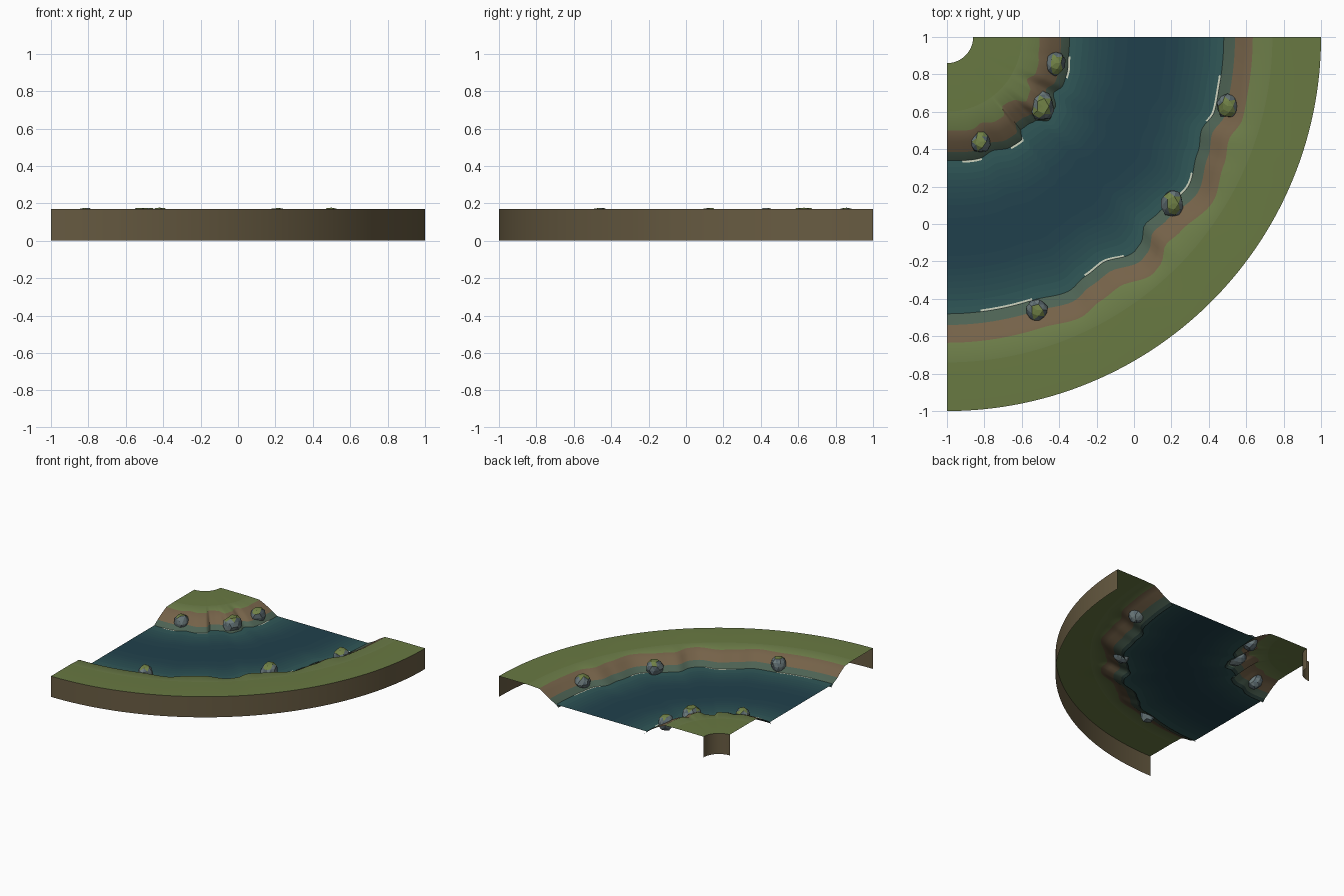
import bpy, bmesh, math, random
from mathutils import Vector

if "Cube" in bpy.data.objects:
    bpy.data.objects.remove(bpy.data.objects["Cube"])

random.seed(4)
CX, CY = -1.0, 1.0      # bend centre
SEG = 96                # steps round the quarter turn
WATER_Z = 0.075


def mat(name, rgb):
    m = bpy.data.materials.get(name)
    if not m:
        m = bpy.data.materials.new(name)
        m.diffuse_color = [(c / 255) ** 2.2 for c in rgb] + [1]
        m.use_nodes = True
        m.node_tree.nodes["Principled BSDF"].inputs["Base Color"].default_value = m.diffuse_color
    return m


GRASS = mat("grass", (104, 120, 68))
LIP = mat("grass_lip", (108, 124, 74))
SOIL = mat("soil", (116, 98, 74))
WET = mat("wet_bank", (78, 98, 84))
DARK = mat("wet_foot", (50, 70, 66))
SIDE = mat("earth_side", (104, 92, 68))
FOAM = mat("foam", (205, 212, 190))
STONE = mat("stone", (108, 122, 124))
STONE_DARK = mat("stone_dark", (88, 102, 108))
MOSS = mat("moss", (112, 128, 72))

# Shoreline radius at angle (degrees)
OUTER = [(-90, 1.48), (-72, 1.48), (-64.5, 1.507), (-60, 1.478), (-55.5, 1.467), (-49, 1.524),
         (-47, 1.514), (-43.3, 1.457), (-39.8, 1.47), (-31.8, 1.518), (-24.8, 1.476),
         (-20, 1.449), (-15.6, 1.485), (-9.7, 1.48), (0, 1.48)]
INNER = [(-90, .66), (-74.5, .672), (-68.5, .655), (-60, .68), (-54, .68), (-51.5, .634),
         (-47.5, .637), (-43.7, .65), (-39, .705), (-33, .69), (-27.8, .644), (-22.7, .672),
         (-17, .67), (-9, .657), (0, .655)]


def shore(table, a):
    for (a0, r0), (a1, r1) in zip(table, table[1:]):
        if a <= a1:
            t = (a - a0) / (a1 - a0)
            return r0 + (r1 - r0) * t * t * (3 - 2 * t)
    return table[-1][1]


def sweep(name, rings, mats, a0=-90.0, a1=0.0, seg=SEG):
    """Sweep rings (radius function, height) round the bend; one material per band."""
    bm = bmesh.new()
    rows = []
    for s in range(seg + 1):
        a = a0 + (a1 - a0) * s / seg
        c, d = math.cos(math.radians(a)), math.sin(math.radians(a))
        rows.append([bm.verts.new((CX + f(a) * c, CY + f(a) * d, z)) for f, z in rings])
    slots = list(dict.fromkeys(mats))
    for p, q in zip(rows, rows[1:]):
        for k, m in enumerate(mats):
            f = bm.faces.new((p[k], p[k + 1], q[k + 1], q[k]))
            f.material_index = slots.index(m)
    return finish(name, bm, slots, True)


def finish(name, bm, slots, smooth):
    me = bpy.data.meshes.new(name)
    bm.to_mesh(me)
    bm.free()
    for m in slots:
        me.materials.append(m)
    ob = bpy.data.objects.new(name, me)
    bpy.context.collection.objects.link(ob)
    if smooth:
        bpy.ops.object.select_all(action='DESELECT')
        ob.select_set(True)
        bpy.context.view_layer.objects.active = ob
        bpy.ops.object.shade_smooth_by_angle(angle=math.radians(40))
    return ob


def off(table, d):
    return lambda a: shore(table, a) + d


def fixed(r):
    return lambda a: r


# Inner and outer banks, listed from the bend centre outwards
sweep("inner_bank",
      [(fixed(.14), 0), (fixed(.14), .17), (fixed(.40), .17), (off(INNER, -.16), .166),
       (off(INNER, -.10), .138), (off(INNER, -.045), .105), (off(INNER, 0), WATER_Z),
       (off(INNER, .02), .055)],
      [SIDE, GRASS, LIP, SOIL, SOIL, WET, DARK])
sweep("outer_bank",
      [(off(OUTER, -.02), .055), (off(OUTER, 0), WATER_Z), (off(OUTER, .06), .105),
       (off(OUTER, .11), .14), (off(OUTER, .155), .165), (fixed(1.74), .17),
       (fixed(2), .17), (fixed(2), 0)],
      [DARK, WET, SOIL, SOIL, LIP, GRASS, SIDE])

# Water, darker toward mid-channel
N = 24


def across(t):
    return lambda a: shore(INNER, a) * (1 - t) + shore(OUTER, a) * t


shades = []
for k in range(N):
    e = min(1, abs((k + .5) / N - .5) * 2) ** 2
    level = round(e * 10)
    shades.append(mat(f"water_{level}", [p + (q - p) * level / 10 for p, q in
                                         zip((37, 66, 77), (54, 92, 90))]))
sweep("water", [(across(k / N), WATER_Z) for k in range(N + 1)], shades)

# Foam lines along the shore
for label, table, sign, spans in (
        ("outer", OUTER, -1, [(-83, -72), (-60, -51), (-35, -29), (-18, -8)]),
        ("inner", INNER, 1, [(-83, -74), (-60, -53), (-19, -9)])):
    for i, (a0, a1) in enumerate(spans):
        d = sorted((sign * .001, sign * .012))
        sweep(f"foam_{label}_{i + 1}", [(off(table, v), WATER_Z + .003) for v in d],
              [FOAM], a0, a1, 16)

# Mossy faceted boulders
ROCKS = [(-.42, .86, .052, .065), (-.49, .63, .062, .078), (-.82, .44, .055, .058),
         (.50, .63, .058, .062), (.205, .11, .060, .070), (-.52, -.46, .058, .062)]
for i, (x, y, rx, ry) in enumerate(ROCKS):
    bm = bmesh.new()
    bmesh.ops.create_icosphere(bm, subdivisions=2, radius=1)
    for v in bm.verts:
        v.co *= random.uniform(.9, 1.1)
        v.co.z = min(v.co.z, .95)
        v.co = Vector((x + v.co.x * rx, y + v.co.y * ry, .116 + v.co.z * .064))
    bm.normal_update()
    for f in bm.faces:
        nz = f.normal.z
        f.material_index = 2 if nz > .72 else (0 if random.random() > .4 else 1)
    finish(f"boulder_{i + 1}", bm, [STONE, STONE_DARK, MOSS], False)
